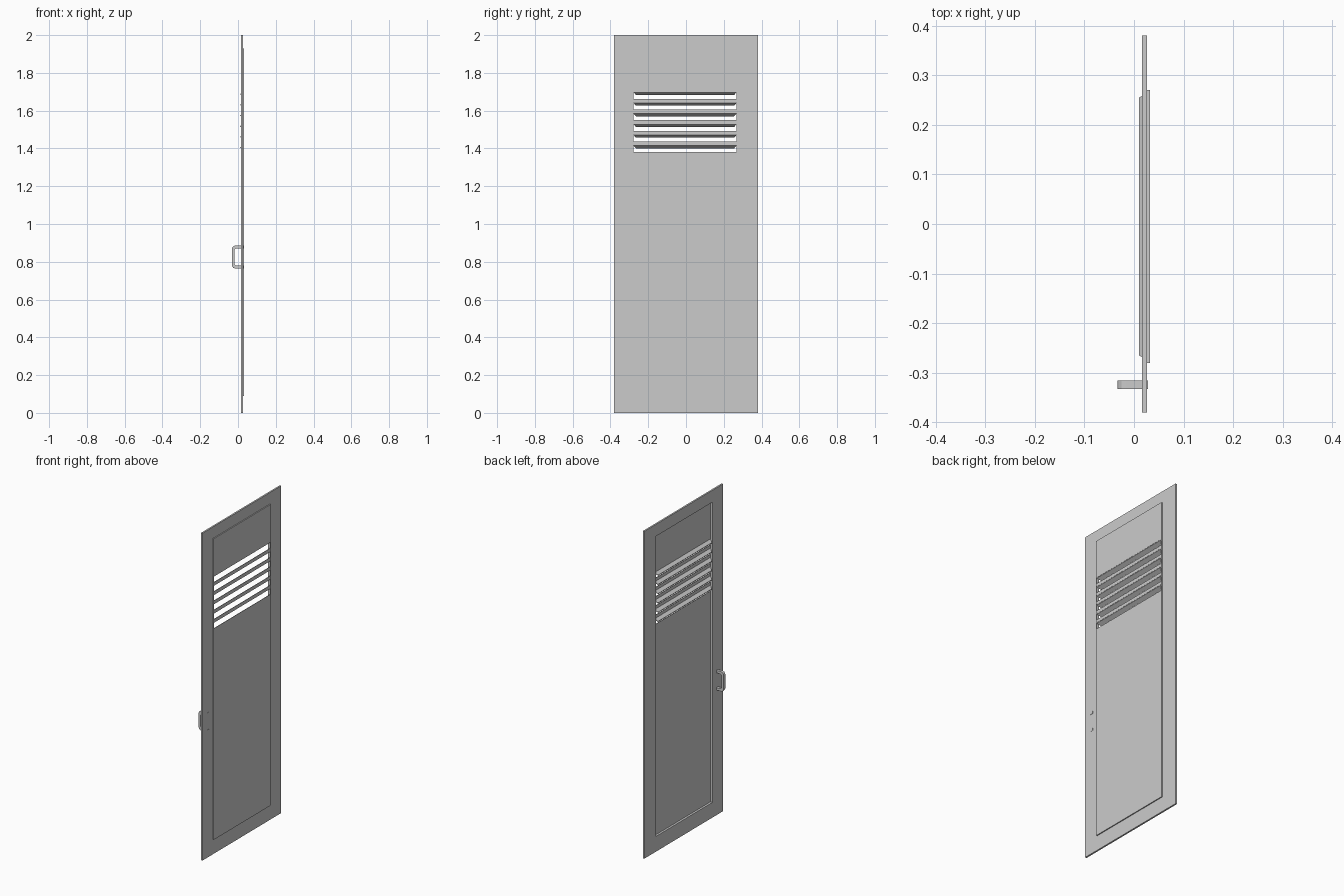
import bpy, bmesh

if "Cube" in bpy.data.objects:
    bpy.data.objects.remove(bpy.data.objects["Cube"])

def make(name, verts, faces):
    me = bpy.data.meshes.new(name)
    bm = bmesh.new()
    vs = [bm.verts.new(v) for v in verts]
    for f in faces:
        bm.faces.new([vs[i] for i in f])
    bmesh.ops.recalc_face_normals(bm, faces=bm.faces)
    bm.to_mesh(me)
    bm.free()
    ob = bpy.data.objects.new(name, me)
    bpy.context.collection.objects.link(ob)
    return ob

def loft(name, rings, closed=False):
    """Join equal rings of points; cap the ends, or close back on the first ring."""
    n, m = len(rings[0]), len(rings)
    verts = [p for r in rings for p in r]
    faces = []
    for k in range(m if closed else m - 1):
        a, b = k * n, ((k + 1) % m) * n
        faces += [(a + i, a + (i + 1) % n, b + (i + 1) % n, b + i) for i in range(n)]
    if not closed:
        faces += [tuple(range(n)), tuple(range((m - 1) * n, m * n))]
    return make(name, verts, faces)

def rect(x, y0, y1, z0, z1):
    return [(x, y0, z0), (x, y1, z0), (x, y1, z1), (x, y0, z1)]

OUTER = (-0.38, 0.38, 0.0, 2.0)
PAN = (-0.28, 0.27, 0.09, 1.93)
T = 0.003
INNER = (PAN[0] + T, PAN[1] - T, PAN[2] + T, PAN[3] - T)

# Door frame with the rim of the pressed panel
loft("door_frame", [rect(0.016, *OUTER), rect(0.026, *OUTER), rect(0.026, *PAN),
                    rect(0.032, *PAN), rect(0.032, *INNER), rect(0.016, *INNER)], closed=True)

# Panel sheet in strips around six vent slots
COUNT, TOP, PITCH, SLOT = 6, 1.70, 0.0565, 0.037
tops = [TOP - i * PITCH for i in range(COUNT)]
starts = [INNER[3]] + [t - SLOT for t in tops]
ends = tops + [INNER[2]]
for i, (hi, lo) in enumerate(zip(starts, ends)):
    loft(f"panel_strip_{i}", [rect(x, INNER[0], INNER[1], lo, hi) for x in (0.029, 0.032)])

# Louvre slats sloping down and outward, with tapered ends
for i, z in enumerate(tops):
    loft(f"louvre_{i}", [rect(0.031, INNER[0], INNER[1], z - 0.003, z + 0.001),
                         rect(0.010, -0.265, 0.255, z - 0.017, z - 0.013)])

# Pull handle: C-shaped profile with rounded corners, legs pass through the door
ZC = 0.825
outer = [(0.028, 0.060), (-0.017, 0.060), (-0.025, 0.057), (-0.031, 0.050), (-0.033, 0.042)]
inner = [(0.028, 0.045), (-0.011, 0.045), (-0.015, 0.043), (-0.018, 0.039), (-0.019, 0.034)]
pairs = list(zip(outer, inner))
pairs += [((a, -b), (c, -d)) for (a, b), (c, d) in reversed(pairs)]
Y0, Y1 = -0.333, -0.316
loft("handle", [[(a, Y0, ZC + b), (a, Y1, ZC + b), (c, Y1, ZC + d), (c, Y0, ZC + d)]
                for (a, b), (c, d) in pairs])
